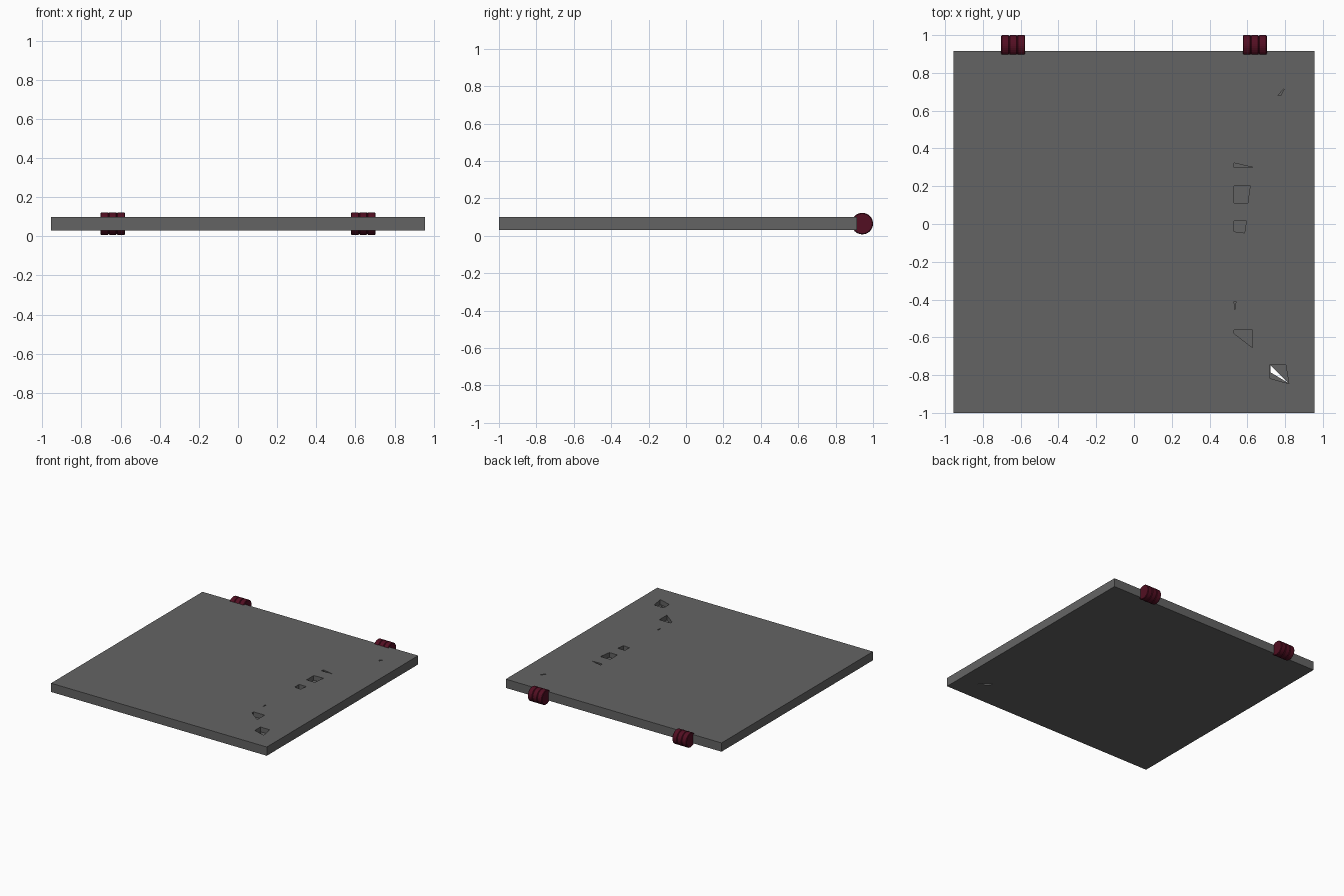
import bpy, bmesh, math

if "Cube" in bpy.data.objects:
    bpy.data.objects.remove(bpy.data.objects["Cube"])

def material(name, rgb):
    m = bpy.data.materials.new(name)
    m.diffuse_color = (*rgb, 1)
    m.use_nodes = True
    m.node_tree.nodes["Principled BSDF"].inputs["Base Color"].default_value = m.diffuse_color
    return m

GREY = material("slab grey", (0.127, 0.127, 0.127))
MAROON = material("hinge maroon", (0.085, 0.0045, 0.016))

def add_object(name, bm, mat):
    bmesh.ops.recalc_face_normals(bm, faces=bm.faces)
    me = bpy.data.meshes.new(name)
    bm.to_mesh(me)
    bm.free()
    me.materials.append(mat)
    ob = bpy.data.objects.new(name, me)
    bpy.context.collection.objects.link(ob)
    return ob

def prism(bm, outline, z0, z1):
    low = [bm.verts.new((x, y, z0)) for x, y in outline]
    high = [bm.verts.new((x, y, z1)) for x, y in outline]
    n = len(outline)
    bm.faces.new(low[::-1])
    bm.faces.new(high)
    for i in range(n):
        j = (i + 1) % n
        bm.faces.new((low[i], low[j], high[j], high[i]))

# Flat panel
bm = bmesh.new()
prism(bm, [(-.955, -1), (.955, -1), (.955, .915), (-.955, .915)], .03, .1)
panel = add_object("panel", bm, GREY)

# Chipped pits in the top, and one sliver that goes right through
pits = [
    [(.762, .68), (.777, .68), (.795, .715), (.787, .71)],
    [(.53, .323), (.53, .30), (.628, .30)],
    [(.53, .20), (.615, .205), (.602, .11), (.53, .11)],
    [(.53, .015), (.595, .015), (.585, -.047), (.53, -.04)],
    [(.53, -.41), (.54, -.41), (.533, -.455)],
    [(.53, -.56), (.628, -.56), (.628, -.655), (.53, -.58)],
    [(.72, -.745), (.803, -.745), (.82, -.845), (.72, -.817)],
]
sliver = [(.722, -.747), (.814, -.84), (.722, -.785)]

def cut(name, outlines, z0):
    bm = bmesh.new()
    for o in outlines:
        prism(bm, o, z0, .15)
    cutter = add_object(name, bm, GREY)
    cutter.hide_render = True
    cutter.hide_viewport = True
    mod = panel.modifiers.new(name, 'BOOLEAN')
    mod.operation = 'DIFFERENCE'
    mod.solver = 'EXACT'
    mod.object = cutter

cut("pit_cutter", pits, .062)
cut("sliver_cutter", [sliver], -.02)

# Hinge barrels: three knuckles each, with fine grooves between
R, CY, CZ, SIDES = .0575, .9425, .065, 32

def knuckle(bm, x0, x1):
    b = .004
    rings = []
    for x, r in ((x0, R - b), (x0 + b, R), (x1 - b, R), (x1, R - b)):
        rings.append([bm.verts.new((x, CY + r * math.cos(a), CZ + r * math.sin(a)))
                      for a in (2 * math.pi * i / SIDES for i in range(SIDES))])
    bm.faces.new(rings[0])
    bm.faces.new(rings[-1])
    for p, q in zip(rings, rings[1:]):
        for i in range(SIDES):
            j = (i + 1) % SIDES
            bm.faces.new((p[i], p[j], q[j], q[i]))

for side, cx in (("left", -.64), ("right", .64)):
    bm = bmesh.new()
    for k in (-1, 0, 1):
        knuckle(bm, cx + k * .042 - .021, cx + k * .042 + .021)
    add_object(side + "_hinge", bm, MAROON)
